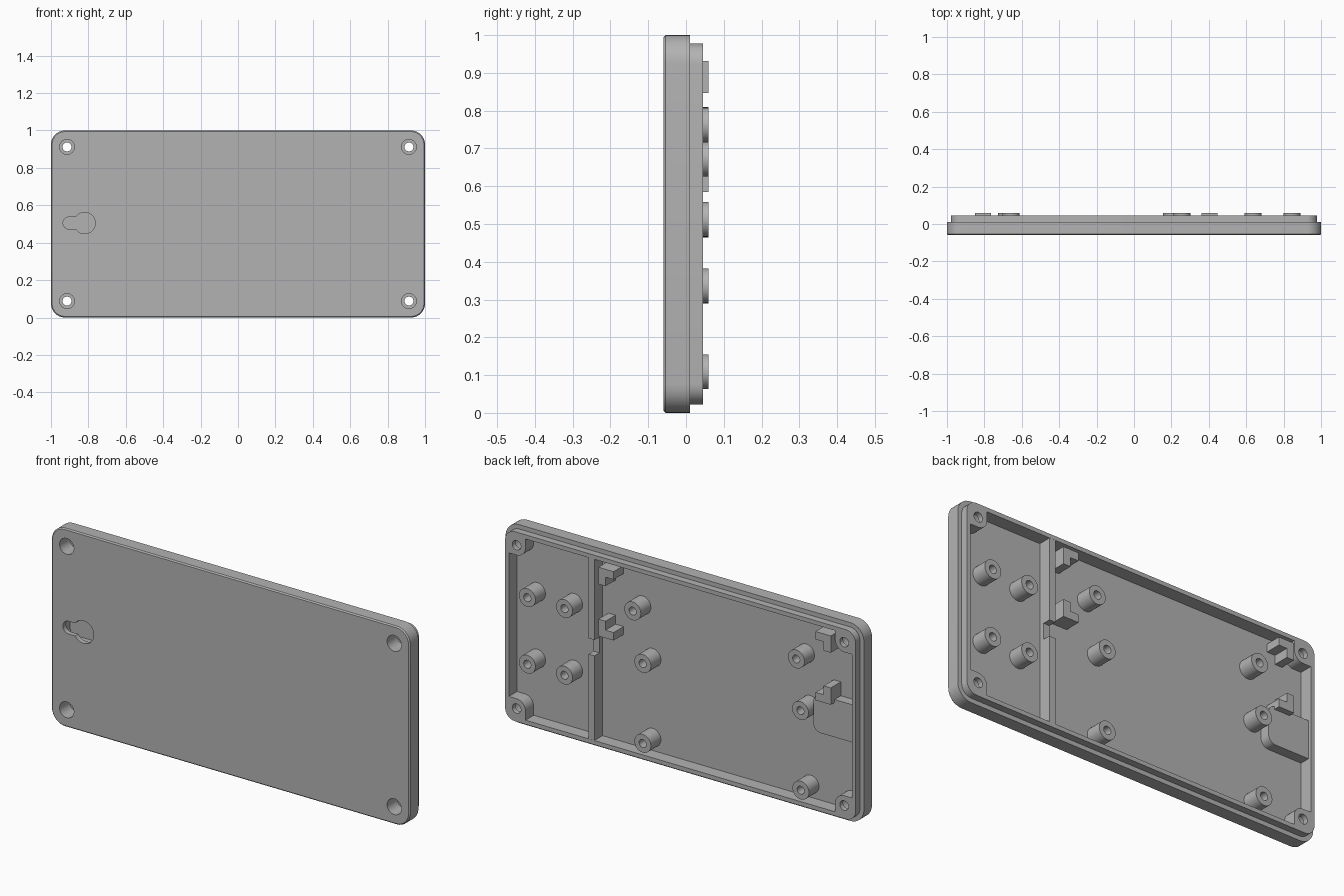
import bpy, bmesh
from math import sin, cos, pi, radians

if "Cube" in bpy.data.objects:
    bpy.data.objects.remove(bpy.data.objects["Cube"], do_unlink=True)

grey = bpy.data.materials.new("plain grey")
grey.use_nodes = True
GREY = (0.45, 0.45, 0.45, 1)
grey.diffuse_color = GREY
grey.node_tree.nodes["Principled BSDF"].inputs["Base Color"].default_value = GREY

# Depth levels along y
FRONT, FLOOR, STEP, LIP, TOP = -0.06, -0.02, 0.01, 0.045, 0.06


def circle(x, z, r, n=32):
    return [(x + r * cos(2 * pi * i / n), z + r * sin(2 * pi * i / n)) for i in range(n)]


def rounded(x0, x1, z0, z1, radii, n=8):
    """Rectangle with a radius per corner: right-top, left-top, left-bottom, right-bottom."""
    pts = []
    corners = [(x1, z1, -1, -1), (x0, z1, 1, -1), (x0, z0, 1, 1), (x1, z0, -1, 1)]
    for k, ((x, z, dx, dz), r) in enumerate(zip(corners, radii)):
        if r == 0:
            pts.append((x, z))
            continue
        for i in range(n + 1):
            a = pi / 2 * (k + i / n)
            pts.append((x + dx * r + r * cos(a), z + dz * r + r * sin(a)))
    return pts


def loft(name, rings):
    """Closed solid through xz outlines stacked along y."""
    bm = bmesh.new()
    loops = [[bm.verts.new((x, y, z)) for x, z in pts] for pts, y in rings]
    for a, b in zip(loops, loops[1:]):
        for i in range(len(a)):
            j = (i + 1) % len(a)
            bm.faces.new((a[i], a[j], b[j], b[i]))
    bm.faces.new(loops[0])
    bm.faces.new(loops[-1])
    bmesh.ops.recalc_face_normals(bm, faces=bm.faces)
    mesh = bpy.data.meshes.new(name)
    bm.to_mesh(mesh)
    bm.free()
    mesh.materials.append(grey)
    ob = bpy.data.objects.new(name, mesh)
    bpy.context.collection.objects.link(ob)
    return ob


def prism(name, pts, y0, y1):
    return loft(name, [(pts, y0), (pts, y1)])


def box(name, x0, x1, z0, z1, y0, y1):
    return prism(name, [(x0, z0), (x1, z0), (x1, z1), (x0, z1)], y0, y1)


def panel(inset, r):
    return rounded(inset - 1, 1 - inset, inset, 1 - inset, [r] * 4)


def combine(target, tool, operation):
    mod = target.modifiers.new("combine", "BOOLEAN")
    mod.operation, mod.solver, mod.object = operation, "EXACT", tool
    bpy.context.view_layer.objects.active = target
    bpy.ops.object.modifier_apply(modifier=mod.name)
    bpy.data.objects.remove(tool, do_unlink=True)


# Cover plate with a chamfered front edge, raised lip and hollow back
cover = loft("cover_plate", [(panel(0.006, 0.069), FRONT), (panel(0, 0.075), FRONT + 0.006),
                             (panel(0, 0.075), STEP)])
combine(cover, prism("lip", panel(0.022, 0.055), STEP - 0.02, LIP), "UNION")
combine(cover, prism("hollow", panel(0.043, 0.035), FLOOR, LIP + 0.05), "DIFFERENCE")

# Corner screw posts with deep counterbored holes
SX, SZ = 0.914, 0.412
post = rounded(SX - 0.05, 0.967, SZ - 0.05, 0.467, (0.04, 0, 0.05, 0))
signs = [(1, 1), (-1, 1), (-1, -1), (1, -1)]
for sx, sz in signs:
    pts = [(sx * x, 0.5 + sz * z) for x, z in post]
    combine(cover, prism("post", pts, FLOOR - 0.01, LIP), "UNION")
for sx, sz in signs:
    x, z = sx * SX, 0.5 + sz * SZ
    wide, narrow = circle(x, z, 0.04), circle(x, z, 0.024)
    combine(cover, loft("screw_hole", [(wide, FRONT - 0.02), (wide, 0.02), (narrow, 0.02),
                                       (narrow, LIP + 0.02)]), "DIFFERENCE")

# Keyhole hanger: hollow pocket on the back, keyhole through the front
KX, KZ = -0.82, 0.505
combine(cover, prism("pocket", rounded(-0.967, -0.732, KZ - 0.095, KZ + 0.095,
                                       (0.04, 0, 0, 0.04)), FLOOR - 0.01, 0.03), "UNION")
combine(cover, prism("pocket_inside", rounded(-0.945, -0.755, KZ - 0.07, KZ + 0.07, [0.03] * 4),
                     -0.035, 0.012), "DIFFERENCE")
combine(cover, prism("keyhole_round", circle(KX, KZ, 0.057), FRONT - 0.02, -0.01), "DIFFERENCE")
combine(cover, prism("keyhole_slot", rounded(-0.935, KX, KZ - 0.032, KZ + 0.032,
                                             (0, 0.031, 0.031, 0)),
                     FRONT - 0.02, -0.01), "DIFFERENCE")

# Hollow standoffs for the circuit boards
standoffs = [(x, z) for x in (0.844, 0.637) for z in (0.672, 0.336)]
standoffs += [(0.256, 0.762), (0.2, 0.512), (0.2, 0.109)]
standoffs += [(-0.657, 0.764), (-0.68, 0.51), (-0.682, 0.109)]
for i, (x, z) in enumerate(standoffs):
    outer, inner = circle(x, z, 0.046), circle(x, z, 0.02, 32)
    loft(f"standoff_{i + 1}", [(outer, FLOOR - 0.01), (outer, TOP), (inner, TOP),
                               (inner, FLOOR + 0.005)])

# L-shaped corner clips, arms pointing towards the middle of the board
ARM, THICK = 0.085, 0.04
ell = [(0, 0), (ARM, 0), (ARM, THICK), (THICK, THICK), (THICK, ARM), (0, ARM)]
for side, x, dx in (("left", 0.447, -1), ("right", -0.85, 1)):
    for level, z, dz in (("upper", 0.932, -1), ("lower", 0.585, 1)):
        prism(f"{level}_{side}_clip", [(x + dx * a, z + dz * b) for a, b in ell],
              FLOOR - 0.01, TOP)

# Divider rib with a shallow cable notch
for name, z0, z1, y in (("lower", 0.035, 0.47, LIP), ("notch", 0.47, 0.55, 0.005),
                        ("upper", 0.55, 0.965, LIP)):
    box(f"divider_{name}", 0.48, 0.513, z0, z1, FLOOR - 0.01, y - 0.0005)

# Smooth round walls, keep edges sharp
bpy.ops.object.select_all(action="DESELECT")
for ob in bpy.context.collection.objects:
    if ob.type == "MESH" and grey.name in ob.data.materials:
        ob.select_set(True)
bpy.context.view_layer.objects.active = cover
bpy.ops.object.shade_smooth_by_angle(angle=radians(30))
